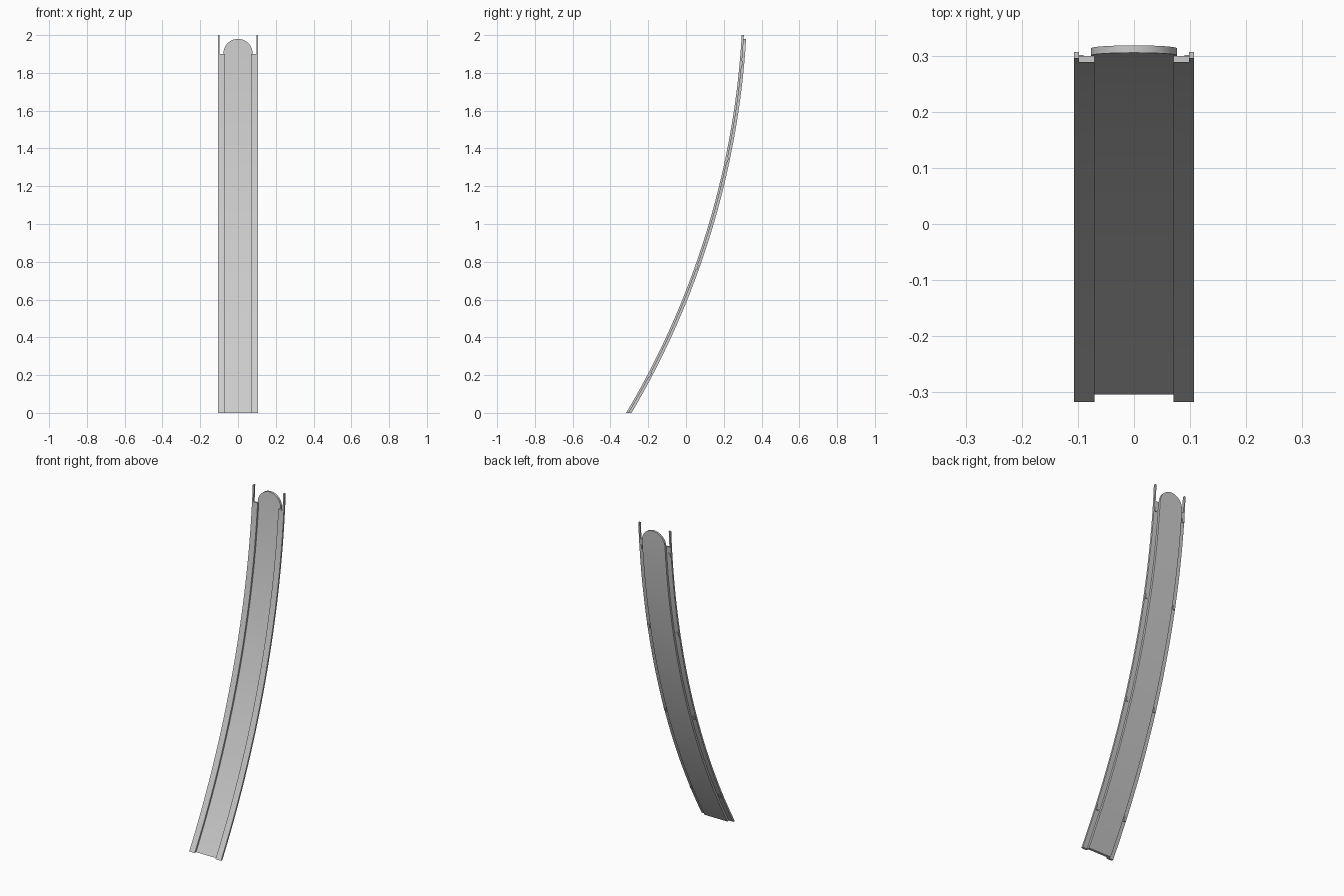
import bpy, bmesh, math

cube = bpy.data.objects.get("Cube")
if cube:
    bpy.data.objects.remove(cube, do_unlink=True)

# Side profile: arc that leans back and straightens towards the top
RADIUS, ARC_Y, ARC_Z = 4.4, -4.098, 2.25
SHEET = 0.0115       # thickness of the side rails
PANEL_BACK = 0.0245  # depth of the panel's rear face

grey = bpy.data.materials.new("light_grey")
grey.use_nodes = True
colour = (0.6, 0.6, 0.6, 1)
grey.diffuse_color = colour
grey.node_tree.nodes["Principled BSDF"].inputs["Base Color"].default_value = colour


def on_arc(x, z, depth):
    """Point at height z, set back from the front arc by depth."""
    return (x, ARC_Y + math.sqrt((RADIUS + depth) ** 2 - (z - ARC_Z) ** 2), z)


def spread(low, high, steps):
    return [low + (high - low) * i / steps for i in range(steps + 1)]


def curved_strip(name, rows, front, back, mirrored=True):
    """Solid sheet following the arc; rows are (z, x_low, x_high)."""
    bm = bmesh.new()
    rings = []
    for z, x0, x1 in rows:
        corners = [(x0, front), (x1, front), (x1, back), (x0, back)]
        rings.append([bm.verts.new(on_arc(x, z, d)) for x, d in corners])
    for low, high in zip(rings, rings[1:]):
        for i in range(4):
            j = (i + 1) % 4
            bm.faces.new((low[i], low[j], high[j], high[i]))
    bm.faces.new(rings[0][::-1])
    bm.faces.new(rings[-1])
    bmesh.ops.recalc_face_normals(bm, faces=bm.faces[:])
    mesh = bpy.data.meshes.new(name)
    bm.to_mesh(mesh)
    bm.free()
    mesh.materials.append(grey)
    obj = bpy.data.objects.new(name, mesh)
    bpy.context.collection.objects.link(obj)
    if mirrored:
        mod = obj.modifiers.new("mirror", "MIRROR")
        mod.use_mirror_merge = False
    bpy.ops.object.select_all(action="DESELECT")
    obj.select_set(True)
    bpy.context.view_layer.objects.active = obj
    bpy.ops.object.shade_smooth_by_angle(angle=math.radians(30))
    return obj


# Recessed centre panel with a rounded top end
HALF, SHOULDER, CROWN = 0.077, 1.903, 0.077
panel = [(z, -HALF, HALF) for z in spread(0, SHOULDER, 32)]
for a in spread(0, math.pi / 2, 14)[1:]:
    w = max(HALF * math.cos(a), 0.001)
    panel.append((SHOULDER + CROWN * math.sin(a), -w, w))
curved_strip("centre_panel", panel, SHEET, PANEL_BACK, mirrored=False)

# Side rails in front of the panel's edges
curved_strip("side_rails", [(z, 0.07, 0.107) for z in spread(0, 1.9, 32)], 0, SHEET)

# Thin prongs rising from the rails' outer edges
curved_strip("top_prongs", [(z, 0.098, 0.107) for z in spread(1.9, 2.0, 3)], 0, SHEET)

# Small clips on the back of the rails
for n, z in enumerate((0.2, 0.77, 1.34, 1.85)):
    rows = [(h, 0.09, 0.104) for h in spread(z - 0.012, z + 0.012, 2)]
    curved_strip(f"rail_clips_{n + 1}", rows, SHEET - 0.002, SHEET + 0.005)
